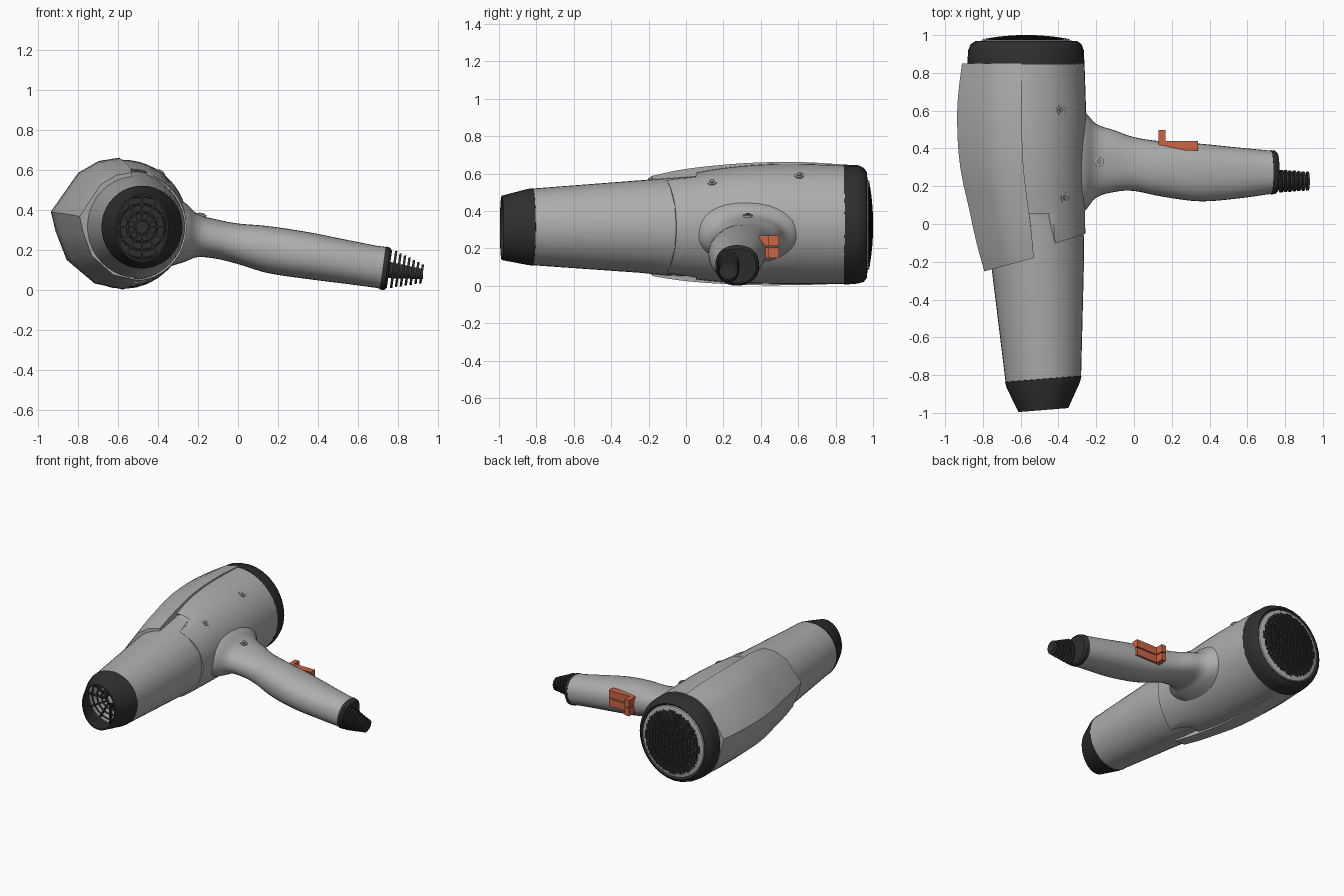
import bpy, bmesh, math
from mathutils import Vector

if "Cube" in bpy.data.objects:
    bpy.data.objects.remove(bpy.data.objects["Cube"])


def material(name, rgb):
    m = bpy.data.materials.new(name)
    m.diffuse_color = (*rgb, 1)
    m.use_nodes = True
    m.node_tree.nodes["Principled BSDF"].inputs["Base Color"].default_value = m.diffuse_color
    return m


GREY = material("body grey", (0.42, 0.42, 0.42))
BLACK = material("trim black", (0.028, 0.028, 0.028))
ORANGE = material("switch orange", (0.60, 0.13, 0.06))
STEEL = material("screw grey", (0.25, 0.25, 0.25))


def finish(name, bm, mat, angle=40):
    bmesh.ops.recalc_face_normals(bm, faces=bm.faces)
    me = bpy.data.meshes.new(name)
    bm.to_mesh(me)
    bm.free()
    me.materials.append(mat)
    ob = bpy.data.objects.new(name, me)
    bpy.context.collection.objects.link(ob)
    bpy.context.view_layer.objects.active = ob
    ob.select_set(True)
    bpy.ops.object.shade_smooth_by_angle(angle=math.radians(angle))
    ob.select_set(False)
    return ob


def resample(rows, k):
    """Catmull-Rom refinement of loft rows."""
    out = []
    for i in range(len(rows) - 1):
        p0, p1, p2, p3 = (rows[min(max(i + d, 0), len(rows) - 1)] for d in (-1, 0, 1, 2))
        for s in range(k):
            t = s / k
            out.append([0.5 * (2 * b + (c - a) * t + (2 * a - 5 * b + 4 * c - d) * t * t
                               + (3 * b - a - 3 * c + d) * t ** 3) for a, b, c, d in zip(p0, p1, p2, p3)])
    return out + [rows[-1]]


def skin(name, rings, mat, closed=True, caps=(True, True), angle=40):
    bm = bmesh.new()
    vs = [[bm.verts.new(p) for p in r] for r in rings]
    n = len(rings[0])
    for a, b in zip(vs, vs[1:]):
        for i in range(n if closed else n - 1):
            j = (i + 1) % n
            bm.faces.new((a[i], a[j], b[j], b[i]))
    for cap, ring in zip(caps, (vs[0], vs[-1])):
        if cap:
            bm.faces.new(ring)
    return finish(name, bm, mat, angle)


def loft(name, rows, mat, axis="y", k=1, n=40, warp=None, left=1.0, caps=(True, True), power=1.0):
    """Rows are (position, low, high, low z, high z); oval rings along x or y."""
    rings = []
    for pos, a0, a1, z0, z1 in resample(rows, k):
        ring = []
        for i in range(n):
            c, s = math.cos(math.tau * i / n), math.sin(math.tau * i / n)
            c = math.copysign(abs(c) ** power, c) * (left if c < 0 else 1)
            s = math.copysign(abs(s) ** power, s)
            a, z = (a0 + a1) / 2 + c * (a1 - a0) / 2, (z0 + z1) / 2 + s * (z1 - z0) / 2
            p = pos + (warp(pos, a, z) if warp else 0)
            ring.append((a, p, z) if axis == "y" else (p, a, z))
        rings.append(ring)
    return skin(name, rings, mat, caps=caps)


def box(name, lo, hi, mat):
    bm = bmesh.new()
    bmesh.ops.create_cube(bm, size=1)
    for v in bm.verts:
        v.co = [l + (h - l) * (c + 0.5) for l, h, c in zip(lo, hi, v.co)]
    return finish(name, bm, mat)


# front air tube, hollow, with a dark plate deep inside
tilt = lambda p, x, z: 0.08 * (x + 0.48) if p < -0.7 else 0
loft("front_tube", [(0.1, -0.78, -0.27, 0.05, 0.59), (-0.1, -0.77, -0.265, 0.055, 0.575),
                    (-0.25, -0.752, -0.266, 0.07, 0.564), (-0.82, -0.68, -0.28, 0.11, 0.52),
                    (-0.82, -0.665, -0.295, 0.125, 0.505), (-0.5, -0.68, -0.30, 0.12, 0.52)],
     GREY, warp=tilt, caps=(False, False))
loft("inner_plate", [(-0.52, -0.70, -0.28, 0.10, 0.53), (-0.5, -0.70, -0.28, 0.10, 0.53)], BLACK)
# black nozzle with a slightly slanted oval mouth
loft("nozzle", [(-0.815, -0.67, -0.29, 0.12, 0.51), (-0.82, -0.683, -0.278, 0.108, 0.522),
                (-0.85, -0.675, -0.285, 0.112, 0.517), (-0.985, -0.612, -0.348, 0.138, 0.482),
                (-0.985, -0.602, -0.358, 0.148, 0.472), (-0.84, -0.655, -0.305, 0.13, 0.50)],
     BLACK, warp=tilt, caps=(False, False))
# nozzle grille: concentric rings and spokes
for i, r in enumerate((0.035, 0.075, 0.115, 0.155)):
    bpy.ops.mesh.primitive_torus_add(location=(-0.48, -0.84, 0.315), rotation=(math.pi / 2, 0, 0),
                                     major_radius=r, minor_radius=0.006, major_segments=32, minor_segments=6)
    bpy.context.object.name = f"grille_ring_{i}"
    bpy.context.object.data.materials.append(BLACK)
    bpy.context.object.select_set(False)
for i in range(12):
    ob = box(f"grille_spoke_{i}", (0.03, -0.012, -0.005), (0.18, 0.012, 0.005), BLACK)
    ob.location, ob.rotation_euler = (-0.48, -0.84, 0.315), (0, math.tau * i / 12, 0)


# main shell with stepped front edge
def shell_step(p, x, z):
    if p > 0:
        return 0
    return 0.33 * (x + 0.27) if x > -0.43 else 0.085


loft("main_shell", [(-0.055, -0.775, -0.258, 0.047, 0.583), (0.2, -0.85, -0.258, 0.02, 0.63),
                    (0.5, -0.905, -0.252, 0.01, 0.652), (0.85, -0.89, -0.262, 0.01, 0.645)],
     GREY, k=4, n=48, warp=shell_step, left=0.7)

# faceted side cover
profile = [(0.0, 0.90), (0.0, 1.0), (-0.30, 0.95), (-0.60, 0.77), (-1.0, 0.18), (-0.93, -0.12), (-0.77, -0.55),
           (-0.36, -0.91), (0.05, -1.0), (0.05, -0.90)]
rows = resample([(-0.18, -0.53, 0.262, 0.320, 0.268), (0.0, -0.548, 0.302, 0.325, 0.300),
                 (0.3, -0.585, 0.335, 0.33, 0.325), (0.6, -0.595, 0.341, 0.333, 0.329),
                 (0.85, -0.595, 0.316, 0.33, 0.318)], 4)
rings = []
for y, cx, w, cz, h in rows:
    slant = 0.27 * max(0, (0.1 - y) / 0.28)
    rings.append([(cx + a * w, y + slant * a * w, cz + b * h) for a, b in profile])
skin("side_cover", rings, GREY, angle=42)

# rear black cap, pale ring and mesh dome
loft("rear_cap", [(0.845, -0.86, -0.28, 0.03, 0.62), (0.845, -0.883, -0.262, 0.006, 0.648),
                  (0.92, -0.878, -0.266, 0.012, 0.645), (0.952, -0.865, -0.278, 0.022, 0.63),
                  (0.968, -0.84, -0.30, 0.045, 0.605), (0.955, -0.825, -0.315, 0.06, 0.59)],
     BLACK, n=32, caps=(True, False))
loft("rear_ring", [(0.95, -0.83, -0.31, 0.055, 0.595), (0.967, -0.825, -0.315, 0.06, 0.59),
                   (0.975, -0.79, -0.35, 0.095, 0.555)], GREY, n=32)
bm = bmesh.new()
bmesh.ops.create_grid(bm, x_segments=34, y_segments=34, size=1)
bmesh.ops.delete(bm, geom=[f for f in bm.faces if f.calc_center_median().length > 0.98], context="FACES")
for v in bm.verts:
    u, w = v.co.x, v.co.y
    v.co = (-0.57 + 0.23 * u, 0.996 - 0.022 * (u * u + w * w), 0.325 + 0.24 * w)
mesh = finish("rear_mesh", bm, BLACK)
mod = mesh.modifiers.new("wire", "WIREFRAME")
mod.thickness = 0.009

# handle flaring out of the body
loft("handle", [(-0.40, -0.02, 0.66, 0.10, 0.50), (-0.27, 0.06, 0.60, 0.14, 0.44), (-0.2, 0.14, 0.53, 0.165, 0.38),
                (-0.1, 0.17, 0.495, 0.155, 0.352), (0.0, 0.175, 0.46, 0.13, 0.333), (0.15, 0.145, 0.437, 0.085, 0.32),
                (0.35, 0.12, 0.425, 0.055, 0.29), (0.55, 0.135, 0.405, 0.03, 0.25), (0.728, 0.16, 0.388, 0.006, 0.215)],
     GREY, axis="x", k=4, n=32, power=0.9, warp=lambda p, y, z: 0.14 * (z - 0.1) if p > 0.7 else 0)
# end collar and ribbed cord guard
lean = lambda p, y, z: 0.14 * (z - 0.1)
loft("handle_collar", [(0.722, 0.157, 0.391, 0.002, 0.218), (0.745, 0.158, 0.388, 0.001, 0.212),
                       (0.757, 0.17, 0.375, 0.012, 0.198)], BLACK, axis="x", n=32, power=0.9, warp=lean)
loft("cord_core", [(0.74, 0.185, 0.27, 0.06, 0.145), (0.926, 0.20, 0.255, 0.055, 0.105)], BLACK, axis="x", n=20)
for i in range(7):
    t = i / 6
    x, r, cz = 0.772 + 0.143 * t, 0.092 - 0.044 * t, 0.103 - 0.022 * t
    ry = 0.06 - 0.01 * t
    loft(f"cord_rib_{i}", [(x, 0.227 - ry, 0.227 + ry, cz - r, cz + r),
                           (x + 0.012, 0.227 - ry, 0.227 + ry, cz - r, cz + r)], BLACK, axis="x", n=20, warp=lean)

# two slide switches on the back of the handle
for i, z in enumerate((0.149, 0.213)):
    box(f"switch_plate_{i}", (0.13, 0.39, z), (0.34, 0.44, z + 0.057), ORANGE)
    box(f"switch_knob_{i}", (0.13, 0.40, z), (0.167, 0.497, z + 0.057), ORANGE)

# screws, each facing out of the surface
for i, (p, d) in enumerate((((-0.39, 0.605, 0.585), (0.5, 0, 0.8)), ((-0.185, 0.33, 0.371), (0.2, 0, 1)),
                            ((-0.37, 0.14, 0.55), (0.6, -0.05, 0.8)))):
    for part, r, depth in (("rim", 0.026, 0.02), ("head", 0.014, 0.03)):
        bpy.ops.mesh.primitive_cylinder_add(vertices=12, radius=r, depth=depth, location=p,
                                            rotation=Vector(d).to_track_quat("Z", "Y").to_euler())
        bpy.context.object.name = f"screw_{part}_{i}"
        bpy.context.object.data.materials.append(GREY if part == "rim" else STEEL)
        bpy.context.object.select_set(False)
